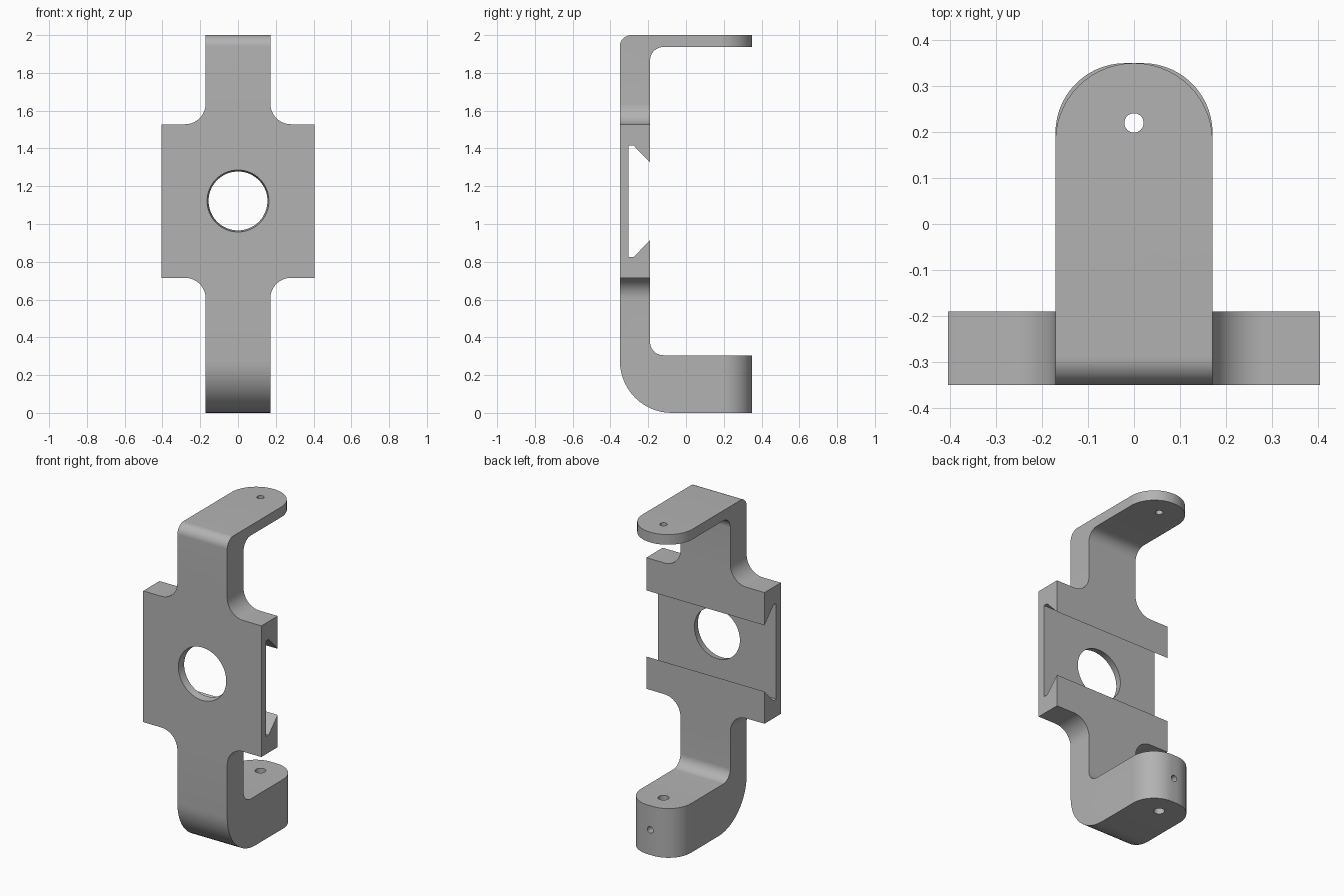
import bpy, bmesh, math
from mathutils import Vector

if "Cube" in bpy.data.objects:
    bpy.data.objects.remove(bpy.data.objects["Cube"], do_unlink=True)

grey = bpy.data.materials.new("plain_grey")
grey.use_nodes = True
grey.diffuse_color = (0.45, 0.45, 0.45, 1)
grey.node_tree.nodes["Principled BSDF"].inputs["Base Color"].default_value = (0.45, 0.45, 0.45, 1)


def rounded(points, steps=14):
    """Outline from (a, b) or (a, b, radius) corners, with filleted corners."""
    out = []
    for i, p in enumerate(points):
        c = Vector(p[:2])
        if len(p) == 2:
            out.append(c)
            continue
        u = (Vector(points[i - 1][:2]) - c).normalized()
        v = (Vector(points[(i + 1) % len(points)][:2]) - c).normalized()
        r = p[2]  # all filleted corners are square
        centre = c + (u + v) * r
        for k in range(steps + 1):
            a = math.pi / 2 * k / steps
            out.append(centre - v * r * math.cos(a) - u * r * math.sin(a))
    return out


def prism(name, outline, axis, lo, hi):
    """Extrude a 2D outline along the named axis."""
    place = {"x": lambda p, d: (d, p[0], p[1]),
             "y": lambda p, d: (p[0], d, p[1]),
             "z": lambda p, d: (p[0], p[1], d)}[axis]
    bm = bmesh.new()
    face = bm.faces.new([bm.verts.new(place(p, lo)) for p in outline])
    geom = bmesh.ops.extrude_face_region(bm, geom=[face])["geom"]
    shift = Vector(place((0, 0), hi - lo))
    bmesh.ops.translate(bm, verts=[g for g in geom if isinstance(g, bmesh.types.BMVert)], vec=shift)
    return finish(name, bm)


def drill(name, start, end, r1, r2, segments=32):
    """Round cutter from start to end."""
    start, end = Vector(start), Vector(end)
    d = end - start
    bm = bmesh.new()
    bmesh.ops.create_cone(bm, cap_ends=True, segments=segments, radius1=r1, radius2=r2, depth=d.length)
    bmesh.ops.transform(bm, verts=bm.verts, matrix=d.to_track_quat("Z", "Y").to_matrix().to_4x4())
    bmesh.ops.translate(bm, verts=bm.verts, vec=(start + end) / 2)
    return finish(name, bm)


def finish(name, bm):
    bmesh.ops.recalc_face_normals(bm, faces=bm.faces)
    mesh = bpy.data.meshes.new(name)
    bm.to_mesh(mesh)
    bm.free()
    mesh.materials.append(grey)
    obj = bpy.data.objects.new(name, mesh)
    bpy.context.collection.objects.link(obj)
    return obj


def combine(target, cutter, operation="DIFFERENCE"):
    cutter.hide_render = True
    mod = target.modifiers.new(cutter.name, "BOOLEAN")
    mod.operation, mod.solver, mod.object = operation, "EXACT", cutter
    bpy.context.view_layer.objects.active = target
    bpy.ops.object.modifier_apply(modifier=mod.name)
    bpy.data.objects.remove(cutter, do_unlink=True)


# C-shaped side profile with the dovetail slot, arms left overlong
front, back, end = -0.35, -0.19, 0.35
side = rounded([
    (front, 0, 0.275), (0.45, 0), (0.45, 0.305), (back, 0.305, 0.07),
    (back, 0.915), (-0.278, 0.824), (-0.305, 0.824),
    (-0.305, 1.416), (-0.278, 1.416), (back, 1.325),
    (back, 1.937, 0.07), (0.45, 1.937), (0.45, 2), (front, 2, 0.06)])
bracket = prism("bracket", side, "x", -0.405, 0.405)

# Front outline: wide plate with narrow filleted necks
neck, wide, low, high = 0.171, 0.5, 0.715, 1.528
right_half = [(neck, -0.2), (neck, low, 0.11), (wide, low),
              (wide, high), (neck, high, 0.11), (neck, 2.2)]
left_half = [(-p[0], *p[1:]) for p in reversed(right_half)]
combine(bracket, prism("front_outline", rounded(right_half + left_half), "y", -1, 1), "INTERSECT")

# Rounded arm ends
for name, radius, z0, z1 in (("lower_end", 0.152, -0.2, 0.6), ("upper_end", 0.17, 1.7, 2.2)):
    y0 = end - radius
    trim = [(neck, y0), (neck, end, radius), (-neck, end, radius), (-neck, y0),
            (-wide, y0), (-wide, 0.6), (wide, 0.6), (wide, y0)]
    combine(bracket, prism(name, rounded(trim), "z", z0, z1))

# Holes: tapered plate opening, arm pivots and the cross hole in the lower end
combine(bracket, drill("plate_hole", (0, -0.4, 1.122), (0, -0.25, 1.122), 0.173, 0.146, 64))
combine(bracket, drill("upper_hole", (0, 0.22, 1.8), (0, 0.22, 2.1), 0.021, 0.021))
combine(bracket, drill("lower_hole", (0, 0.22, -0.1), (0, 0.22, 0.45), 0.031, 0.031))
combine(bracket, drill("cross_hole", (0, 0.22, 0.155), (0, 0.5, 0.155), 0.02, 0.02))

bpy.ops.object.select_all(action="DESELECT")
bracket.select_set(True)
bpy.context.view_layer.objects.active = bracket
bpy.ops.object.shade_smooth_by_angle(angle=math.radians(30))
